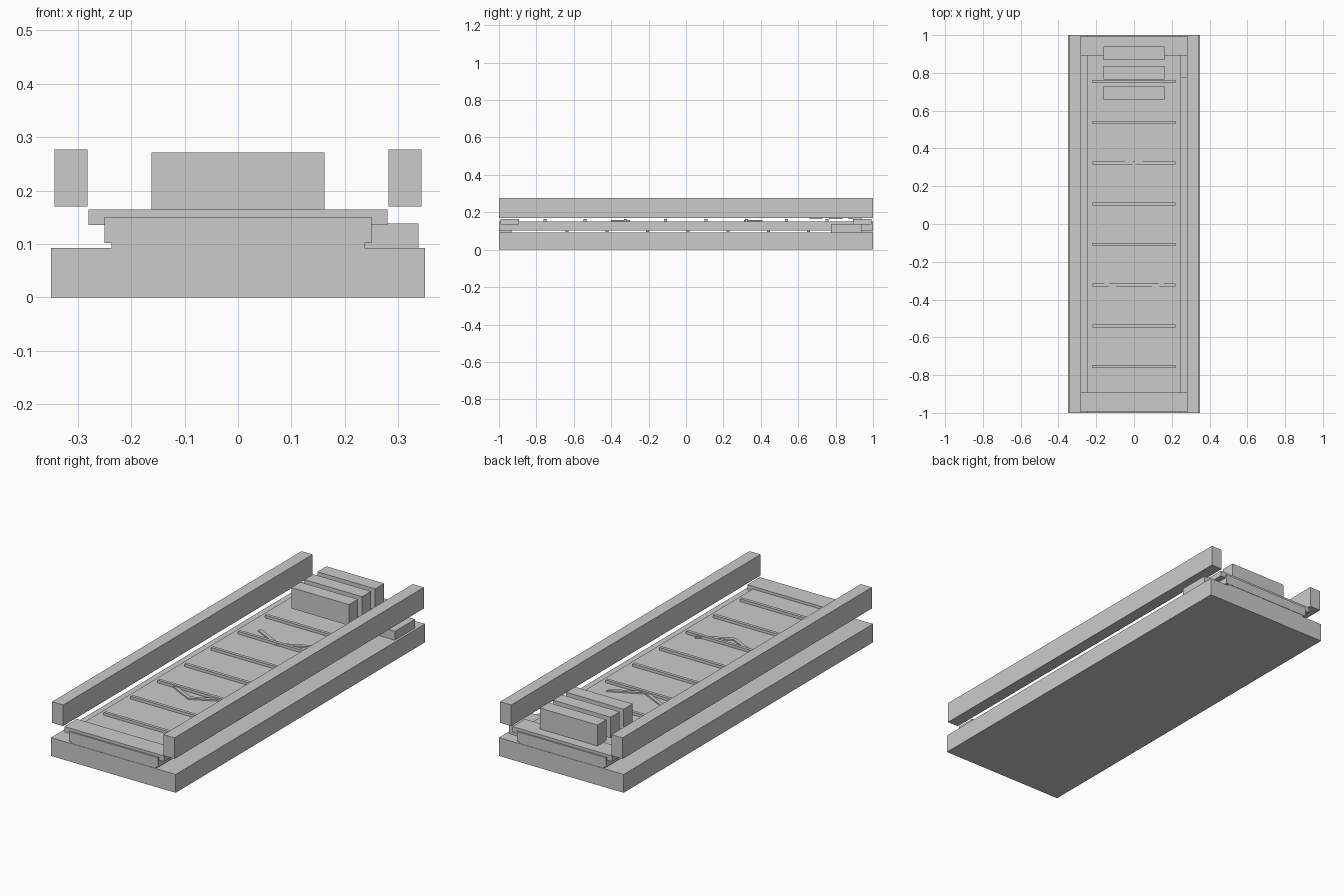
import bpy, bmesh, math

if "Cube" in bpy.data.objects:
    bpy.data.objects.remove(bpy.data.objects["Cube"])


def box(name, x0, x1, y0, y1, z0, z1):
    me = bpy.data.meshes.new(name)
    bm = bmesh.new()
    bmesh.ops.create_cube(bm, size=1)
    for v in bm.verts:
        v.co = ((x0 + x1) / 2 + v.co.x * (x1 - x0),
                (y0 + y1) / 2 + v.co.y * (y1 - y0),
                (z0 + z1) / 2 + v.co.z * (z1 - z0))
    bm.to_mesh(me)
    bm.free()
    ob = bpy.data.objects.new(name, me)
    bpy.context.collection.objects.link(ob)
    return ob


def prism(name, outline, z0, z1):
    me = bpy.data.meshes.new(name)
    bm = bmesh.new()
    face = bm.faces.new([bm.verts.new((x, y, z0)) for x, y in outline])
    ext = bmesh.ops.extrude_face_region(bm, geom=[face])
    for v in ext["geom"]:
        if isinstance(v, bmesh.types.BMVert):
            v.co.z = z1
    bmesh.ops.recalc_face_normals(bm, faces=bm.faces)
    bm.to_mesh(me)
    bm.free()
    ob = bpy.data.objects.new(name, me)
    bpy.context.collection.objects.link(ob)
    return ob


# Base slab and belt bed
box("base", -0.35, 0.35, -1, 1, 0, 0.093)
box("belt", -0.25, 0.25, -1, 1, 0.102, 0.151)

# Side rails, end plates and end supports
for s, side in ((-1, "a"), (1, "b")):
    box("rail_" + side, s * 0.3125 - 0.031, s * 0.3125 + 0.031, -1, 1, 0.17, 0.277)
    box("end_plate_" + side, -0.28, 0.28, s * 0.942 - 0.05, s * 0.942 + 0.05, 0.136, 0.165)
    box("end_support_" + side, -0.237, 0.237, s * 0.965 - 0.033, s * 0.965 + 0.033, 0.093, 0.102)

# Belt cleats on top and small cleats on the return side
for i in range(8):
    y = -0.755 + i * 0.2155
    box("cleat_%d" % i, -0.22, 0.22, y - 0.008, y + 0.008, 0.15, 0.165)
    y += 0.118
    box("return_cleat_%d" % i, -0.237, 0.237, y - 0.008, y + 0.008, 0.094, 0.103)

# Direction chevrons on the belt, pointing to the front
for i, y in enumerate((-0.40, 0.31)):
    w = 0.02
    prism("chevron_%d" % i, [(0, y), (0.16, y + 0.08), (0.16, y + 0.08 + w),
                             (0, y + w), (-0.16, y + 0.08 + w), (-0.16, y + 0.08)],
          0.15, 0.158)

# Curtain blocks across the rear end
for i, y in enumerate((0.695, 0.80, 0.905)):
    box("curtain_block_%d" % i, -0.162, 0.162, y - 0.036, y + 0.036, 0.165, 0.271)

# Drive motor on the right side
box("motor", 0.235, 0.338, 0.775, 0.937, 0.093, 0.138)
